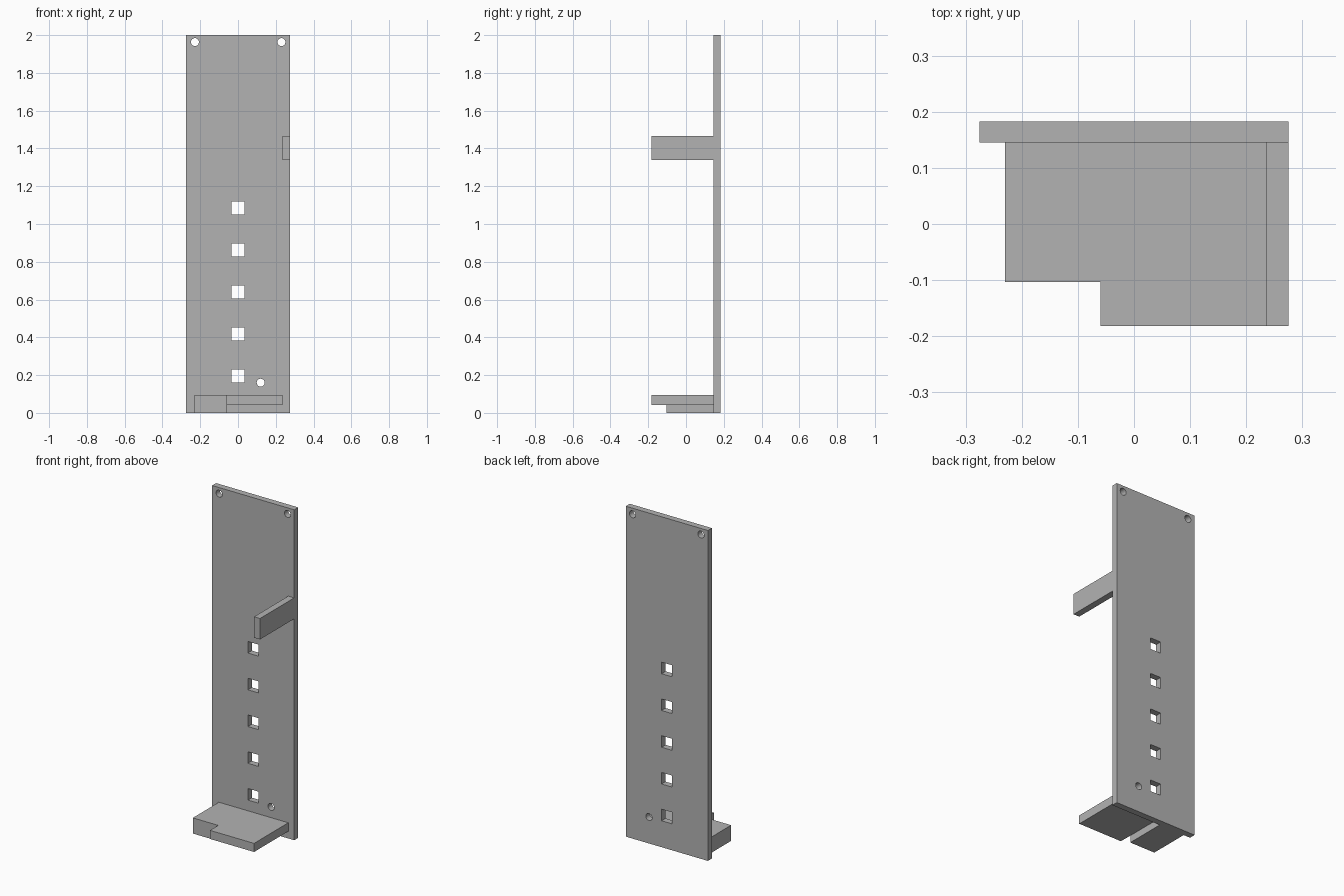
import bpy, bmesh
from mathutils import Matrix, Vector

if "Cube" in bpy.data.objects:
    bpy.data.objects.remove(bpy.data.objects["Cube"], do_unlink=True)

grey = bpy.data.materials.new("plain_grey")
grey.use_nodes = True
grey.diffuse_color = (0.45, 0.45, 0.45, 1)
grey.node_tree.nodes["Principled BSDF"].inputs["Base Color"].default_value = grey.diffuse_color


def add_box(bm, low, high):
    low, high = Vector(low), Vector(high)
    bmesh.ops.create_cube(bm, size=1, matrix=Matrix.Translation((low + high) / 2)
                          @ Matrix.Diagonal((*(high - low), 1)))


def finish(name, bm):
    mesh = bpy.data.meshes.new(name)
    bm.to_mesh(mesh)
    bm.free()
    mesh.materials.append(grey)
    obj = bpy.data.objects.new(name, mesh)
    bpy.context.collection.objects.link(obj)
    return obj


def box(name, low, high):
    bm = bmesh.new()
    add_box(bm, low, high)
    return finish(name, bm)


def combine(target, tool, operation):
    mod = target.modifiers.new(operation.title(), "BOOLEAN")
    mod.object, mod.operation, mod.solver = tool, operation, "EXACT"
    bpy.context.view_layer.objects.active = target
    bpy.ops.object.modifier_apply(modifier=mod.name)
    bpy.data.objects.remove(tool, do_unlink=True)


FRONT, BACK = 0.145, 0.183

# Tall back plate
plate = box("back_plate", (-0.275, FRONT, 0), (0.275, BACK, 2))

# Column of square slots and three round screw holes
bm = bmesh.new()
for i in range(5):
    z = 0.195 + i * 0.2225
    add_box(bm, (-0.035, 0.1, z - 0.035), (0.035, 0.25, z + 0.035))
for x, z in ((-0.228, 1.963), (0.23, 1.963), (0.12, 0.16)):
    bmesh.ops.create_cone(bm, cap_ends=True, segments=32, radius1=0.021, radius2=0.021, depth=0.2,
                          matrix=Matrix.Translation((x, BACK, z)) @ Matrix.Rotation(1.570796, 4, "X"))
combine(plate, finish("hole_cutter", bm), "DIFFERENCE")

# Stepped bottom shelf: deep thin slab joined to a short thick block
shelf = box("bottom_shelf", (-0.06, -0.182, 0.043), (0.235, FRONT, 0.095))
block = box("shelf_block", (-0.23, -0.103, 0), (-0.06, FRONT, 0.095))
combine(shelf, block, "UNION")

# Side arm
box("side_arm", (0.235, -0.182, 1.34), (0.275, FRONT, 1.467))
